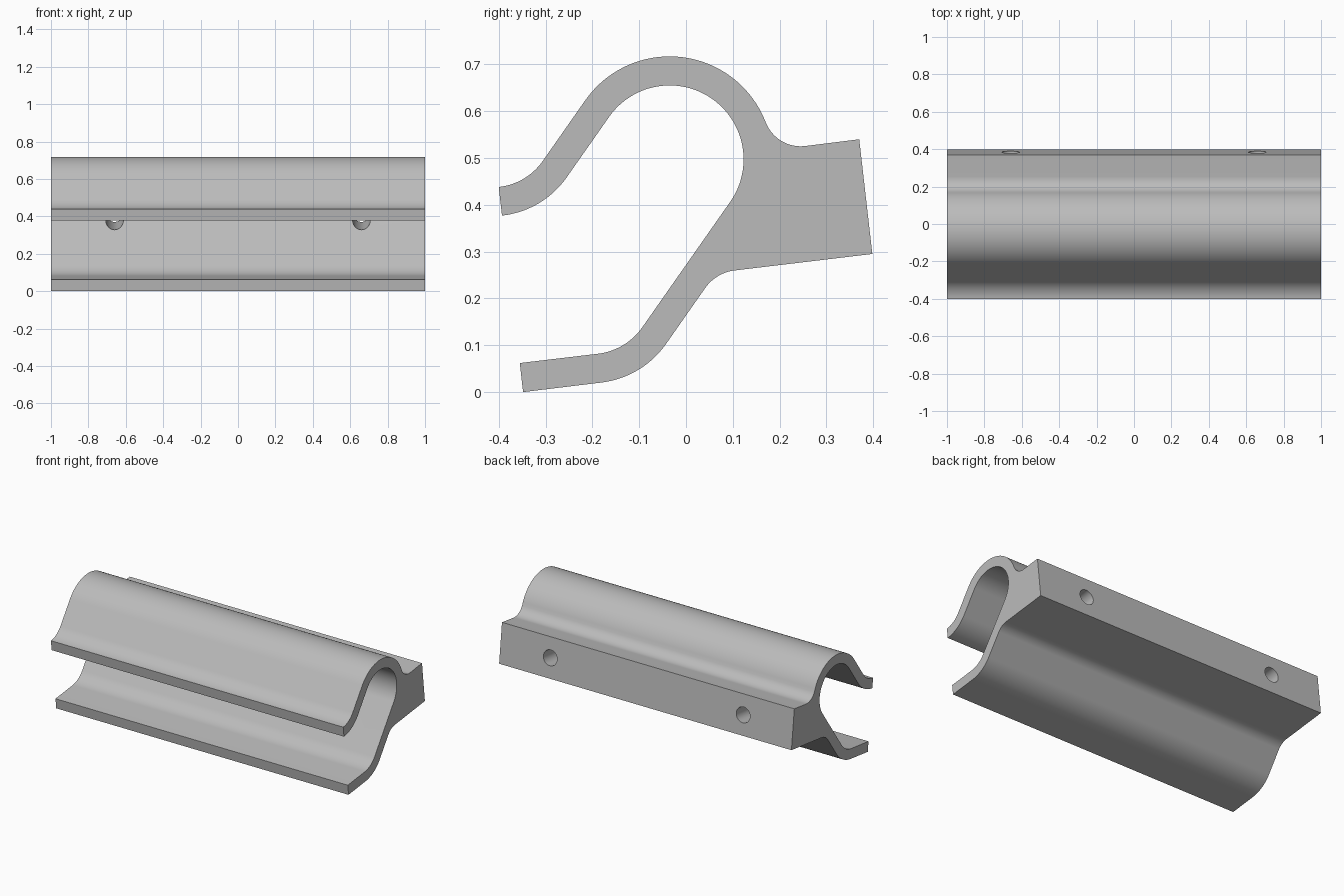
import bpy, bmesh
from math import radians, cos, sin, tan, atan2
from mathutils import Vector

if "Cube" in bpy.data.objects:
    bpy.data.objects.remove(bpy.data.objects["Cube"], do_unlink=True)

grey = bpy.data.materials.new("plain grey")
grey.use_nodes = True
grey.diffuse_color = (0.5, 0.5, 0.5, 1)
grey.node_tree.nodes["Principled BSDF"].inputs["Base Color"].default_value = (0.5, 0.5, 0.5, 1)

LENGTH = 2.0
TILT = atan2(0.12, 0.993)      # slope of lip, foot and mounting block


def arc(center, r, a0, a1, n):
    """Points on a circle in the y-z plane, angles in degrees."""
    return [Vector((center[0] + r * cos(radians(a0 + (a1 - a0) * i / n)),
                    center[1] + r * sin(radians(a0 + (a1 - a0) * i / n))))
            for i in range(n + 1)]


def fillet(before, corner, after, r, n=14):
    """Round a corner of the outline with a tangent arc."""
    p = Vector(corner)
    d0 = (Vector(before) - p).normalized()
    d1 = (Vector(after) - p).normalized()
    half = d0.angle(d1) / 2
    center = p + (d0 + d1).normalized() * (r / sin(half))
    s = p + d0 * (r / tan(half)) - center
    e = p + d1 * (r / tan(half)) - center
    sweep = s.angle_signed(e)  # clockwise positive
    start = atan2(s.y, s.x)
    return [center + Vector((cos(start - sweep * i / n), sin(start - sweep * i / n))) * r
            for i in range(n + 1)]


# Outline of the clip, followed clockwise from the tip of the upper lip
hook = (-0.035, 0.497)
lip_top, lip_low = (-0.40, 0.438), (-0.393, 0.377)
foot_top, foot_low = (-0.355, 0.062), (-0.348, 0.0)
block_top, block_low = (0.37, 0.54), (0.398, 0.295)
outer = arc(hook, 0.22, 145, 21, 40)
inner = arc(hook, 0.158, -35, 145, 56)
foot_bend, foot_bend_low = (-0.128, 0.089), (-0.093, 0.031)
block_bend = (0.064, 0.255)

outline = [Vector(lip_top)]
outline += fillet(lip_top, (-0.34, 0.445), outer[0], 0.132)
outline += outer
outline += arc((0.245, 0.605), 0.08, 202, 277, 16)
outline += [Vector(block_top), Vector(block_low)]
outline += fillet(block_low, block_bend, foot_bend_low, 0.09)
outline += fillet(block_bend, foot_bend_low, foot_low, 0.197)
outline += [Vector(foot_low), Vector(foot_top)]
outline += fillet(foot_top, foot_bend, inner[0], 0.135)
outline += inner
outline += fillet(inner[-1], (-0.305, 0.387), lip_low, 0.194)
outline.append(Vector(lip_low))

# Extrude the outline along x
bm = bmesh.new()
verts = [bm.verts.new((-LENGTH / 2, p.x, p.y)) for p in outline]
face = bm.faces.new(verts)
new = bmesh.ops.extrude_face_region(bm, geom=[face])["geom"]
bmesh.ops.translate(bm, vec=(LENGTH, 0, 0),
                    verts=[v for v in new if isinstance(v, bmesh.types.BMVert)])
bmesh.ops.remove_doubles(bm, verts=bm.verts, dist=0.0005)
bmesh.ops.recalc_face_normals(bm, faces=bm.faces)
mesh = bpy.data.meshes.new("clip_rail")
bm.to_mesh(mesh)
bm.free()
mesh.materials.append(grey)
clip = bpy.data.objects.new("clip_rail", mesh)
bpy.context.collection.objects.link(clip)
bpy.context.view_layer.objects.active = clip
clip.select_set(True)

# Two screw holes square to the back face, opening into the hook
axis = Vector((0, cos(TILT), sin(TILT)))
for side in (-1, 1):
    bpy.ops.mesh.primitive_cylinder_add(
        vertices=40, radius=0.047, depth=0.6,
        location=Vector((side * 0.66, 0.384, 0.417)) - axis * 0.15,
        rotation=axis.to_track_quat('Z', 'X').to_euler())
    cutter = bpy.context.object
    cutter.name = "hole_cutter"
    cutter.hide_render = True
    cutter.data.materials.append(grey)
    cut = clip.modifiers.new("screw_hole", 'BOOLEAN')
    cut.operation = 'DIFFERENCE'
    cut.solver = 'EXACT'
    cut.object = cutter
    bpy.ops.object.select_all(action='DESELECT')
    clip.select_set(True)
    bpy.context.view_layer.objects.active = clip
    bpy.ops.object.modifier_apply(modifier=cut.name)
    bpy.data.objects.remove(cutter, do_unlink=True)

bpy.ops.object.shade_smooth_by_angle(angle=radians(30))
